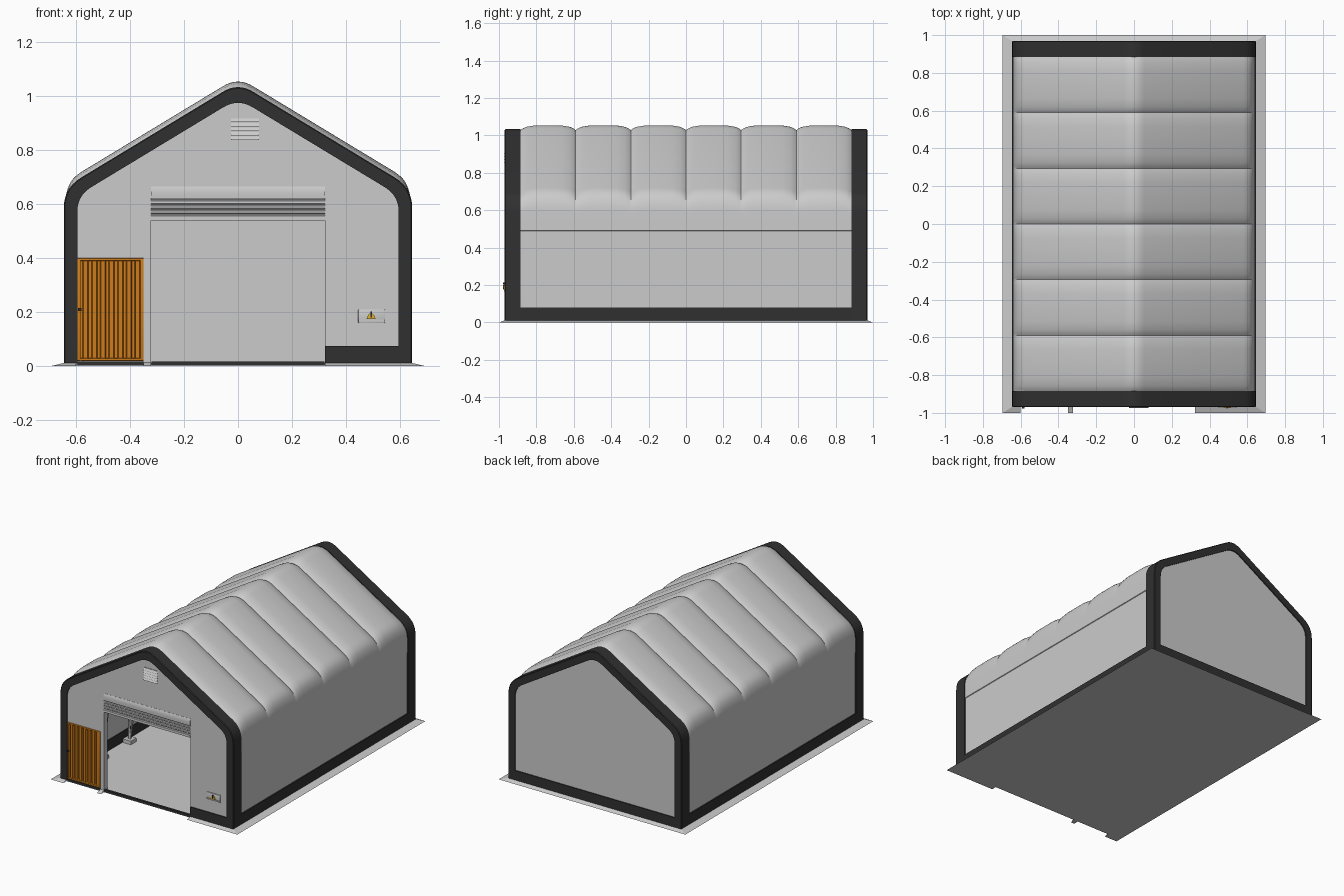
import bpy, bmesh, math
from mathutils import Vector, Matrix

if "Cube" in bpy.data.objects:
    bpy.data.objects.remove(bpy.data.objects["Cube"])

W, PEAK, M = 0.645, 1.05, 0.605      # half width, sharp ridge height, roof slope


def material(name, rgb):
    m = bpy.data.materials.new(name)
    m.diffuse_color = (*rgb, 1)
    m.use_nodes = True
    m.node_tree.nodes["Principled BSDF"].inputs["Base Color"].default_value = m.diffuse_color
    return m


DARK = material("dark_trim", (0.03, 0.03, 0.03))
ORANGE = material("orange_door", (0.62, 0.2, 0.01))
YELLOW = material("yellow", (0.75, 0.45, 0.03))


def finish(bm, name, mat=None, smooth=True):
    bmesh.ops.recalc_face_normals(bm, faces=bm.faces)
    me = bpy.data.meshes.new(name)
    bm.to_mesh(me)
    bm.free()
    ob = bpy.data.objects.new(name, me)
    bpy.context.collection.objects.link(ob)
    if mat:
        me.materials.append(mat)
    if smooth:
        bpy.ops.object.select_all(action='DESELECT')
        ob.select_set(True)
        bpy.context.view_layer.objects.active = ob
        bpy.ops.object.shade_smooth_by_angle(angle=math.radians(30))
    return ob


def loft(name, rows, mat=None):
    """Skin a grid of point rows."""
    bm = bmesh.new()
    vs = [[bm.verts.new(p) for p in r] for r in rows]
    for a, b in zip(vs, vs[1:]):
        for i in range(len(a) - 1):
            bm.faces.new((a[i], a[i + 1], b[i + 1], b[i]))
    return finish(bm, name, mat)


def prism(name, pts, direction, mat=None):
    """Extrude a closed 3D outline along a vector."""
    bm = bmesh.new()
    f = bm.faces.new([bm.verts.new(p) for p in pts])
    r = bmesh.ops.extrude_face_region(bm, geom=[f], use_keep_orig=True)
    top = [v for v in r["geom"] if isinstance(v, bmesh.types.BMVert)]
    bmesh.ops.translate(bm, verts=top, vec=direction)
    return finish(bm, name, mat)


def box(name, x, y, z, mat=None, bevel=0):
    bm = bmesh.new()
    c = [(a + b) / 2 for a, b in (x, y, z)]
    s = [b - a for a, b in (x, y, z)]
    bmesh.ops.create_cube(bm, size=1, matrix=Matrix.Translation(c) @ Matrix.Diagonal((*s, 1)))
    if bevel:
        bmesh.ops.bevel(bm, geom=bm.edges[:], offset=bevel, segments=2, affect='EDGES', profile=0.5)
    return finish(bm, name, mat)


def corner(p, a, b, n=7):
    """Rounded corner at p between tangent points a and b."""
    a, p, b = Vector(a), Vector(p), Vector(b)
    return [a * (1 - t) ** 2 + p * 2 * t * (1 - t) + b * t * t for t in [i / n for i in range(n + 1)]]


def profile(d=0.0, z0=0.01):
    """House outline inset by d, as (x, z) from left foot to right foot."""
    w, k = W - d, math.hypot(1, M)
    pk = PEAK - d * k
    ev = pk - M * w
    e, r = 0.075 - d * 0.3, 0.055
    left = [Vector((-w, z0))] + corner((-w, ev), (-w, ev - e), (-w + e / k, ev + e * M / k))
    ridge = corner((0, pk), (-r, pk - r * M), (r, pk - r * M), 8)
    return left + ridge + [Vector((-p.x, p.y)) for p in reversed(left)]


# fabric cover: plain walls, roof puffed between the arches
base = profile(0.004)
half = len(base) // 2
lip = [Vector((-0.637, 0.01)), Vector((-0.637, 0.49)), Vector((-0.641, 0.493))]
base = lip + base[1:-1] + [Vector((-p.x, p.y)) for p in reversed(lip)]
BAY = 0.885 * 2 / 6
ys = [(-0.958, 0)]
for b in range(6):
    for t in (-1, -0.93, -0.8, -0.5, 0, 0.5, 0.8, 0.93):
        ys.append((-0.885 + BAY * (b + 0.5 + t / 2), 1 - abs(t) ** 5))
ys += [(0.885, 0), (0.958, 0)]
rows = []
for y, puff in ys:
    rows.append([(p.x, y, p.y + 0.025 * puff * min(1, max(0, (p.y - 0.56) / 0.1))) for p in base])
loft("fabric_cover", rows)

# dark arch trims at both ends
for name, s in (("front", -1), ("back", 1)):
    section = [(0.05, 0.96), (0.05, 0.97), (0.004, 0.97), (0, 0.966), (0, 0.885), (0.012, 0.885)]
    loft(name + "_arch_trim", [[(p.x, s * y, p.y) for p in profile(d)] for d, y in section], DARK)

# dark base trims
for name, s in (("left", -1), ("right", 1)):
    box(name + "_base_trim", sorted((s * 0.63, s * 0.645)), (-0.89, 0.89), (0.01, 0.08), DARK)
box("back_base_trim", (-0.6, 0.6), (0.955, 0.97), (0.01, 0.075), DARK)
box("front_base_trim", (0.322, 0.6), (-0.97, -0.955), (0.01, 0.075), DARK)
box("door_threshold", (-0.32, 0.32), (-0.966, -0.95), (0.004, 0.018), DARK)
box("side_door_threshold", (-0.595, -0.35), (-0.966, -0.95), (0.004, 0.018), DARK)

# end walls, the front one notched for both doors
outline = [(p.x, p.y) for p in profile(0.01)]
prism("back_wall", [(x, 0.963, z) for x, z in outline], (0, -0.01, 0))
notch = [(0.322, 0.01), (0.322, 0.56), (-0.322, 0.56), (-0.322, 0.01),
         (-0.35, 0.01), (-0.35, 0.4), (-0.594, 0.4), (-0.594, 0.01)]
prism("front_wall", [(x, -0.963, z) for x, z in outline + notch], (0, 0.01, 0))

# floor and sloping ground skirt
box("floor", (-0.645, 0.645), (-0.965, 0.965), (0, 0.008))


def skirt(name, o0, o1, i0, i1):
    bm = bmesh.new()
    for q in ([(*o0, 0), (*o1, 0), (*i1, 0.013), (*i0, 0.013)],
              [(*o0, 0), (*i0, 0), (*i1, 0), (*o1, 0)]):
        bm.faces.new([bm.verts.new(p) for p in q])
    finish(bm, name, smooth=False)


for s, n in ((-1, "left"), (1, "right")):
    skirt(n + "_skirt", (s * 0.695, -1), (s * 0.695, 1), (s * 0.64, -0.965), (s * 0.64, 0.965))
skirt("back_skirt", (-0.695, 1), (0.695, 1), (-0.64, 0.965), (0.64, 0.965))
for n, a, b, c, d in (("left", -0.695, -0.6, -0.64, -0.6), ("post", -0.35, -0.322, -0.35, -0.322),
                      ("right", 0.322, 0.695, 0.322, 0.64)):
    skirt("front_skirt_" + n, (a, -1), (b, -1), (c, -0.965), (d, -0.965))

# rolled-up shutter above the main opening
shutter = [(-0.945, 0.54), (-0.968, 0.54), (-0.968, 0.556), (-0.963, 0.56)]
for z in (0.562, 0.58, 0.598):
    shutter += [(-0.963, z + 0.001), (-0.967, z + 0.005), (-0.967, z + 0.013), (-0.963, z + 0.017)]
shutter += [(-0.968, 0.622), (-0.969, 0.64), (-0.968, 0.655), (-0.964, 0.665), (-0.945, 0.665)]
prism("roller_shutter", [(-0.322, y, z) for y, z in shutter], (0.644, 0, 0))
for s, n in ((-1, "left"), (1, "right")):
    box(n + "_shutter_rail", sorted((s * 0.322, s * 0.336)), (-0.955, -0.93), (0.01, 0.56))

# orange corrugated side door with its frame and handle
x0, x1, n = -0.585, -0.36, 7
step = (x1 - x0) / n
fold = []
for i in range(n):
    for f, y in ((0, -0.95), (0.3, -0.95), (0.42, -0.963), (0.88, -0.963)):
        fold.append((x0 + (i + f) * step, y))
fold.append((x1, -0.95))
loft("side_door_panel", [[(x, y, z) for x, y in fold] for z in (0.025, 0.392)], ORANGE)
box("side_door_left_stile", (-0.595, -0.583), (-0.967, -0.945), (0.02, 0.4), ORANGE, 0.002)
box("side_door_right_stile", (-0.362, -0.35), (-0.967, -0.945), (0.02, 0.4), ORANGE, 0.002)
box("side_door_top_rail", (-0.585, -0.36), (-0.967, -0.945), (0.39, 0.4), ORANGE, 0.002)
box("side_door_bottom_rail", (-0.585, -0.36), (-0.967, -0.945), (0.02, 0.03), ORANGE, 0.002)
box("side_door_handle", (-0.592, -0.58), (-0.978, -0.963), (0.205, 0.215), DARK)

# louvred gable vent
box("vent_plate", (-0.028, 0.08), (-0.966, -0.955), (0.833, 0.922))
for i in range(5):
    z = 0.838 + i * 0.0165
    prism(f"vent_louvre_{i}", [(-0.026, -0.965, z + 0.014), (-0.026, -0.973, z), (-0.026, -0.965, z + 0.003)],
          (0.104, 0, 0))

# socket box with yellow fitting
box("socket_plate", (0.445, 0.545), (-0.969, -0.958), (0.16, 0.21), None, 0.003)
box("socket_ledge", (0.447, 0.543), (-0.974, -0.965), (0.166, 0.172))
prism("socket_fitting", [(0.476, -0.975, 0.174), (0.51, -0.975, 0.174), (0.505, -0.975, 0.188),
                         (0.493, -0.975, 0.2), (0.481, -0.975, 0.188)], (0, 0.008, 0), YELLOW)
box("socket_switch", (0.49, 0.496), (-0.978, -0.97), (0.18, 0.202), DARK)


# interior lattice arches with columns tapering to base plates
def tube(bm, a, b, r=0.006):
    a, b = Vector(a), Vector(b)
    d = b - a
    m = Matrix.Translation((a + b) / 2) @ d.to_track_quat('Z', 'Y').to_matrix().to_4x4()
    bmesh.ops.create_cone(bm, segments=6, radius1=r, radius2=r, depth=d.length, cap_ends=True, matrix=m)


def along(a, b, n):
    return [Vector(a).lerp(Vector(b), i / n) for i in range(n + 1)]


outer = along((0.605, 0.03), (0.605, 0.58), 4) + along((0.57, 0.64), (0, 0.985), 6)
inner = along((0.595, 0.03), (0.525, 0.55), 4) + along((0.5, 0.59), (0, 0.9), 6)
for k in range(7):
    y = (-0.86, -2 * BAY, -BAY, 0, BAY, 2 * BAY, 0.86)[k]
    bm = bmesh.new()
    for s in (-1, 1):
        def P(p): return (s * p.x, y, p.y)
        for i in range(len(outer) - 1):
            tube(bm, P(outer[i]), P(outer[i + 1]))
            tube(bm, P(inner[i]), P(inner[i + 1]))
            a, b = (outer[i], inner[i + 1]) if i % 2 else (inner[i], outer[i + 1])
            tube(bm, P(a), P(b), 0.004)
        plate = Matrix.Translation((s * 0.6, y, 0.02)) @ Matrix.Diagonal((0.06, 0.06, 0.024, 1))
        bmesh.ops.create_cube(bm, size=1, matrix=plate)
    finish(bm, f"lattice_arch_{k}")
